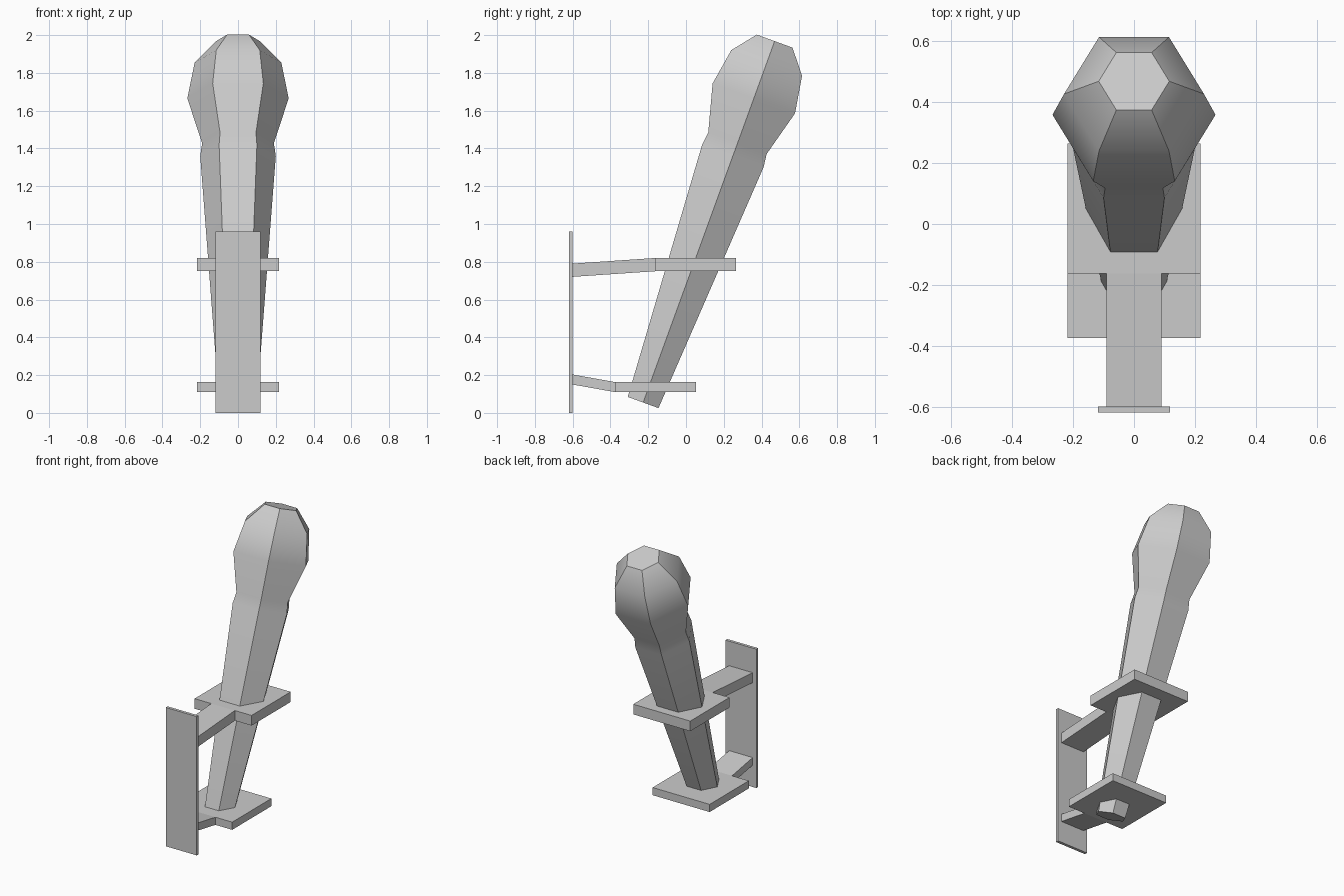
import bpy, bmesh
from math import sin, cos, pi, radians
from mathutils import Vector, Matrix

if "Cube" in bpy.data.objects:
    bpy.data.objects.remove(bpy.data.objects["Cube"])


def finish(name, bm):
    bmesh.ops.recalc_face_normals(bm, faces=bm.faces)
    mesh = bpy.data.meshes.new(name)
    bm.to_mesh(mesh)
    bm.free()
    ob = bpy.data.objects.new(name, mesh)
    bpy.context.collection.objects.link(ob)
    return ob


def box(lo, hi):
    lo, hi = Vector(lo), Vector(hi)
    bm = bmesh.new()
    m = Matrix.Translation((lo + hi) / 2) @ Matrix.Diagonal((*(hi - lo), 1))
    bmesh.ops.create_cube(bm, size=1, matrix=m)
    return bm


# Torch: hexagonal rings along an axis leaning back 20 degrees
def torch():
    tilt = radians(20)
    start = Vector((0, -0.227, 0.055))
    place = Matrix.Translation(start) @ Matrix.Rotation(-tilt, 4, 'X')
    # (world height of ring centre, radius)
    stations = [(0.055, 0.10), (1.36, 0.20), (1.427, 0.19),
                (1.665, 0.268), (1.853, 0.23), (1.968, 0.116)]
    bm = bmesh.new()
    rings = []
    for z, r in stations:
        h = (z - start.z) / cos(tilt)
        rings.append([bm.verts.new(place @ Vector((r * cos(i * pi / 3), r * sin(i * pi / 3), h)))
                      for i in range(6)])
    for a, b in zip(rings, rings[1:]):
        for i in range(6):
            j = (i + 1) % 6
            bm.faces.new((a[i], a[j], b[j], b[i]))
    bm.faces.new(rings[0][::-1])
    bm.faces.new(rings[-1])
    ob = finish("torch", bm)
    bpy.context.view_layer.objects.active = ob
    ob.select_set(True)
    bpy.ops.object.shade_smooth_by_angle(angle=radians(30))
    ob.select_set(False)


# Bracket: wide plate with a narrow sloping arm pulled from its front edge
def bracket(name, y0, y1, z0, z1, rise):
    bm = box((-0.218, y0, z0), (0.218, y1, z1))
    for x in (-0.09, 0.09):
        bmesh.ops.bisect_plane(bm, geom=bm.verts[:] + bm.edges[:] + bm.faces[:],
                               plane_co=(x, 0, 0), plane_no=(1, 0, 0))
    bm.normal_update()
    front = [f for f in bm.faces
             if f.normal.y < -0.9 and abs(f.calc_center_median().x) < 0.05]
    out = bmesh.ops.extrude_discrete_faces(bm, faces=front)["faces"]
    for v in out[0].verts:
        v.co += Vector((0, -0.605 - y0, rise))
    finish(name, bm)


torch()
bracket("upper_bracket", -0.163, 0.265, 0.75, 0.82, -0.03)
bracket("lower_bracket", -0.375, 0.053, 0.11, 0.163, 0.041)

# Wall mounting plate
finish("wall_plate", box((-0.118, -0.62, 0), (0.118, -0.6, 0.96)))
